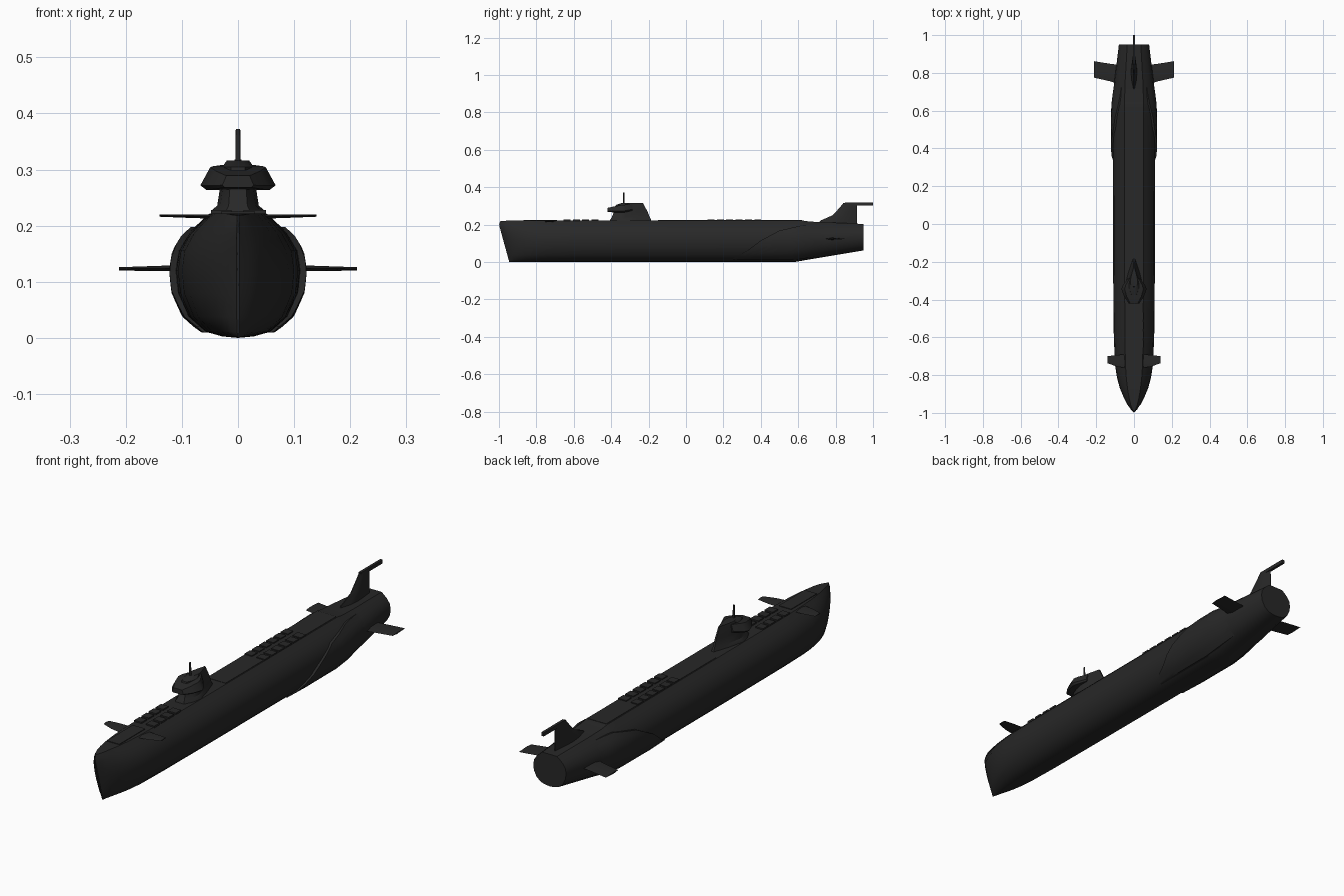
import bpy, bmesh, math

if "Cube" in bpy.data.objects:
    bpy.data.objects.remove(bpy.data.objects["Cube"])

black = bpy.data.materials.new("submarine black")
black.diffuse_color = (0.021, 0.021, 0.021, 1)
black.use_nodes = True
black.node_tree.nodes["Principled BSDF"].inputs["Base Color"].default_value = black.diffuse_color


def finish(name, bm, angle=32):
    bmesh.ops.recalc_face_normals(bm, faces=bm.faces)
    me = bpy.data.meshes.new(name)
    bm.to_mesh(me)
    bm.free()
    ob = bpy.data.objects.new(name, me)
    bpy.context.collection.objects.link(ob)
    me.materials.append(black)
    bpy.ops.object.select_all(action='DESELECT')
    ob.select_set(True)
    bpy.context.view_layer.objects.active = ob
    bpy.ops.object.shade_smooth_by_angle(angle=math.radians(angle))
    return ob


def loft(name, rings, mirror=False, angle=32):
    bm = bmesh.new()
    for s in ((1, -1) if mirror else (1,)):
        vs = [[bm.verts.new((p[0] * s, p[1], p[2])) for p in r] for r in rings]
        n = len(vs[0])
        for a, b in zip(vs, vs[1:]):
            for i in range(n):
                j = (i + 1) % n
                bm.faces.new((a[i], a[j], b[j], b[i]))
        bm.faces.new(vs[0])
        bm.faces.new(vs[-1])
    return finish(name, bm, angle)


def boxes(name, items):
    bm = bmesh.new()
    for x0, x1, y0, y1, z0, z1 in items:
        r = bmesh.ops.create_cube(bm, size=1)
        for v in r['verts']:
            v.co = ((x0 + x1) / 2 + v.co.x * (x1 - x0),
                    (y0 + y1) / 2 + v.co.y * (y1 - y0),
                    (z0 + z1) / 2 + v.co.z * (z1 - z0))
    return finish(name, bm)


def interp(tab, t):
    if t <= tab[0][0]:
        return tab[0][1]
    for (a, va), (b, vb) in zip(tab, tab[1:]):
        if t <= b:
            return va + (vb - va) * (t - a) / (b - a)
    return tab[-1][1]


# hull: half cross-section (z fraction, width fraction) and length curves
SECTION = [(0, 0), (.012, .25), (.05, .52), (.17, .79), (.36, .96), (.54, 1.0),
           (.70, .95), (.84, .78), (.93, .60), (1.0, .45), (1.0, 0)]
WIDTH = [(-1, .003), (-.985, .022), (-.965, .038), (-.93, .056), (-.88, .075),
         (-.82, .09), (-.75, .1), (-.6, .107), (-.3, .11), (.55, .112),
         (.64, .112), (.75, .105), (.85, .092), (.95, .08)]
BOTTOM = [(.58, 0), (.95, .062)]
TOP = [(-1, .218), (-.95, .222), (.62, .222), (.66, .216), (.95, .203)]


def hull_ring(y):
    w, zb, zt = interp(WIDTH, y), interp(BOTTOM, y), interp(TOP, y)
    half = []
    for f, k in SECTION:
        z = zb + f * (zt - zb)
        fade = min(1, max(0, (-.75 - y) / .25))
        rake = .055 * (1 - z / .2) if z < .2 else .4 * (z - .2)
        half.append((w * k, y + rake * fade, z))
    return half + [(-x, yy, z) for x, yy, z in half[-2:0:-1]]


loft("hull", [hull_ring(y) for y in sorted({t[0] for t in WIDTH} | {.58, .62, .66})])

# raised side blisters near the stern, with a curved leading edge
EDGE = [(.25, .02), (.32, .055), (.4, .115), (.5, .168), (.63, .198)]
SIDE = [(f, k) for f, k in SECTION[:-1]]


def blister_ring(y):
    zb, zt, w = interp(BOTTOM, y), interp(TOP, y), interp(WIDTH, y)
    lo, hi = zb + .01, interp(EDGE, y)
    off = interp([(.25, .006), (.36, .011), (.6, .011), (.74, .0)], y)
    zs = [lo + (hi - lo) * k / 9 for k in range(10)]
    xs = [w * interp(SIDE, (z - zb) / (zt - zb)) for z in zs]
    return ([(x + off, y, z) for x, z in zip(xs, zs)]
            + [(x - .012, y, z) for x, z in zip(xs[::-1], zs[::-1])])


loft("stern_blisters", [blister_ring(y) for y in
     (.25, .285, .32, .36, .4, .45, .5, .56, .63, .68, .74)], True)


# horizontal teardrop ring for upright fins
def teardrop(z, y0, y1, w, wide=.35, nose=.45, tail=.12):
    L = y1 - y0
    half = [(w * nose, y0), (w * .85, y0 + L * wide * .5), (w, y0 + L * wide),
            (w * .62, y0 + L * (wide + 1) / 2), (w * tail, y1)]
    return [(x, y, z) for x, y in half] + [(-x, y, z) for x, y in half[::-1]]


# sail tower
loft("sail", [teardrop(.21, -.41, -.18, .052), teardrop(.228, -.405, -.188, .046),
              teardrop(.236, -.398, -.192, .037), teardrop(.268, -.385, -.205, .032),
              teardrop(.305, -.375, -.225, .028), teardrop(.316, -.34, -.23, .02)])


# flared bridge at the front of the sail
def bridge_ring(y, w, z0, z1):
    half = [(w * .85, z0), (w, z0 + (z1 - z0) * .2), (w * .74, z1)]
    return [(x, y, z) for x, z in half] + [(-x, y, z) for x, z in half[::-1]]


loft("bridge", [bridge_ring(-.42, .028, .268, .289), bridge_ring(-.385, .052, .265, .297),
                bridge_ring(-.345, .067, .264, .304), bridge_ring(-.325, .06, .266, .306),
                bridge_ring(-.285, .03, .275, .309)])

# periscope
bm = bmesh.new()
bmesh.ops.create_cone(bm, cap_ends=True, segments=12, radius1=.0045, radius2=.004, depth=.08)
bmesh.ops.translate(bm, verts=bm.verts, vec=(0, -.333, .332))
finish("periscope", bm)


# diving planes, root to tip
def plane(name, stations):
    rings = []
    for x, y0, y1, z, t in stations:
        m = y0 + (y1 - y0) * .35
        rings.append([(x, y0, z), (x, m, z + t), (x, y1, z), (x, m, z - t)])
    loft(name, rings, True, 20)


plane("bow_planes", [(.03, -.765, -.69, .216, .004), (.09, -.755, -.693, .217, .003),
                     (.14, -.737, -.7, .218, .002)])
plane("stern_planes", [(.06, .735, .84, .124, .008), (.125, .755, .848, .124, .005),
                       (.212, .775, .862, .123, .003)])

# rudder fin and its trailing bar
loft("rudder", [teardrop(z, a, .915, w, .5, .15) for z, a, w in
     ((.18, .69, .018), (.222, .72, .015), (.25, .785, .012),
      (.298, .828, .008), (.316, .842, .006))])
boxes("rudder_bar", [(-.006, .006, .85, 1.0, .302, .318)])

# two rows of deck hatches fore and aft
hatches = []
for start, count, pitch in ((-.655, 4, .05), (.115, 6, .05)):
    for i in range(count):
        y = start + i * pitch
        for x0, x1 in ((-.048, -.012), (.01, .05)):
            hatches.append((x0, x1, y, y + .037, .205, .228))
boxes("deck_hatches", hatches)

# low deck casing strips
boxes("deck_casing", [(-.03, .03, -.87, -.69, .21, .225), (-.045, .045, -.15, .62, .21, .2235)])
